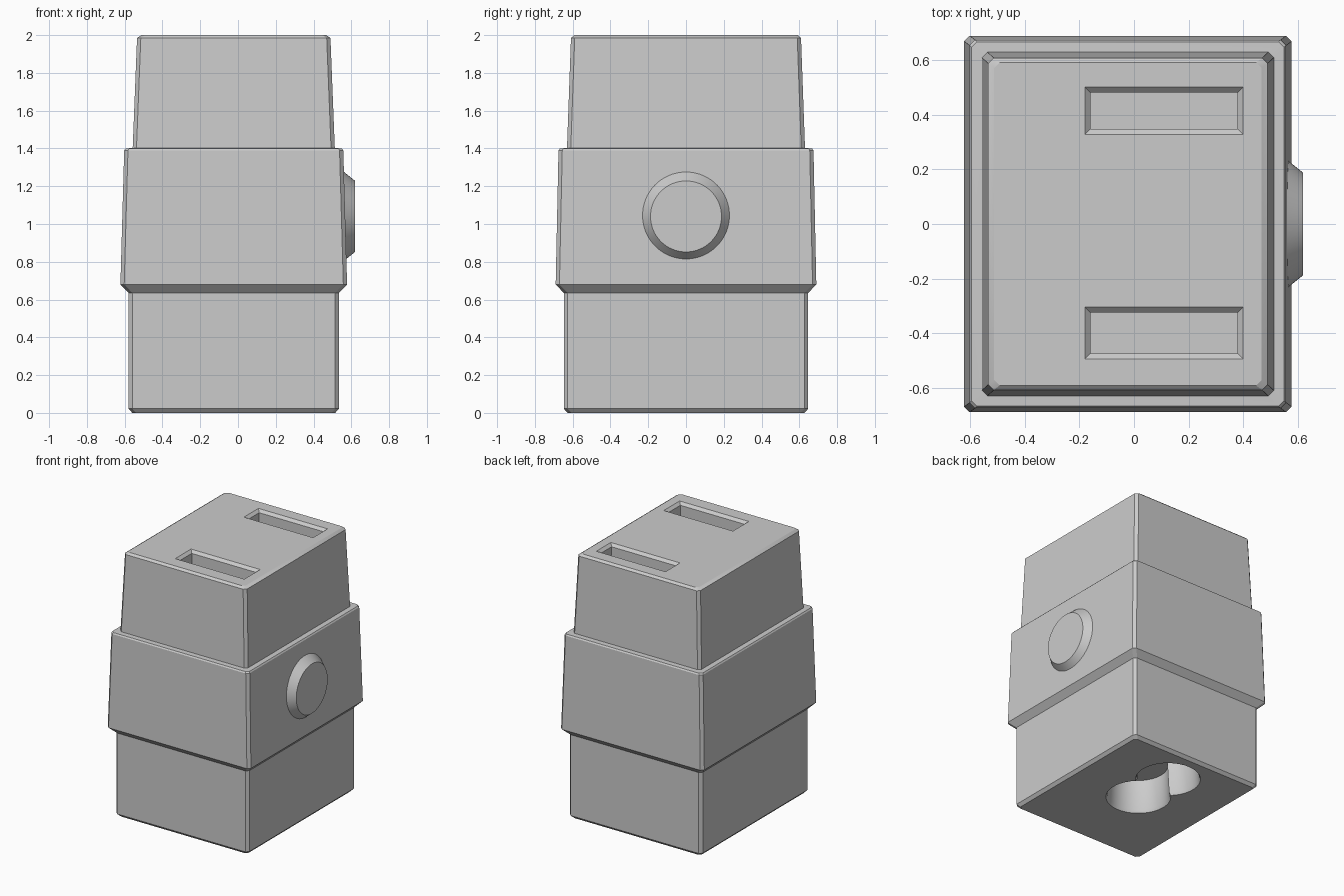
import bpy
import bmesh
from math import sin, cos, pi, acos, tau

old = bpy.data.objects.get("Cube")
if old:
    bpy.data.objects.remove(old, do_unlink=True)

CX = -0.0225  # centre line of the housing

grey = bpy.data.materials.new("light_grey_plastic")
grey.use_nodes = True
colour = (0.6, 0.6, 0.6, 1)
grey.diffuse_color = colour
grey.node_tree.nodes["Principled BSDF"].inputs["Base Color"].default_value = colour


def loft(name, rings):
    """Closed solid through a stack of equal-length rings."""
    bm = bmesh.new()
    loops = [[bm.verts.new(p) for p in ring] for ring in rings]
    n = len(loops[0])
    for a, b in zip(loops, loops[1:]):
        for i in range(n):
            j = (i + 1) % n
            bm.faces.new((a[i], a[j], b[j], b[i]))
    bm.faces.new(loops[0][::-1])
    bm.faces.new(loops[-1])
    bmesh.ops.recalc_face_normals(bm, faces=bm.faces)
    mesh = bpy.data.meshes.new(name)
    bm.to_mesh(mesh)
    bm.free()
    mesh.materials.append(grey)
    obj = bpy.data.objects.new(name, mesh)
    bpy.context.collection.objects.link(obj)
    return obj


def chamfered_rect(hx, hy, z, c=0.02):
    quarter = [(hx, hy - c), (hx - c, hy)]
    pts = []
    for sx, sy in ((1, 1), (-1, 1), (-1, -1), (1, -1)):
        corner = [(CX + sx * x, sy * y, z) for x, y in quarter]
        pts += corner if sx * sy > 0 else corner[::-1]
    return pts


def rect(x0, x1, y0, y1, z, grow=0):
    x0, y0, x1, y1 = x0 - grow, y0 - grow, x1 + grow, y1 + grow
    return [(x0, y0, z), (x1, y0, z), (x1, y1, z), (x0, y1, z)]


def double_circle(cy, half, r, z, steps=28):
    """Outline of two overlapping circles set along y."""
    sweep = pi - acos(half / r)
    pts = []
    for s in (1, -1):
        for i in range(steps + 1):
            a = sweep * (1 - 2 * i / steps)
            if s < 0 and i in (0, steps):
                continue
            pts.append((CX + s * r * sin(a), cy + s * (half + r * cos(a)), z))
    return pts


def circle_x(x, r, z, n=64):
    return [(x, r * cos(tau * i / n), z + r * sin(tau * i / n)) for i in range(n)]


# Stepped, tapered housing: half width, half depth, height
profile = [(0.537, 0.627, 0), (0.557, 0.647, 0.022), (0.557, 0.647, 0.635),
           (0.6, 0.69, 0.68), (0.58, 0.675, 1.39), (0.573, 0.668, 1.4),
           (0.535, 0.63, 1.402), (0.512, 0.609, 1.985), (0.49, 0.592, 2)]
housing = loft("housing", [chamfered_rect(*p) for p in profile])

# Two sockets with bevelled mouths in the top
cutters = []
for y0, y1 in ((0.348, 0.482), (-0.475, -0.325)):
    span = (-0.16, 0.38, y0, y1)
    cutters.append(loft("slot_cutter", [rect(*span, 1.7), rect(*span, 1.98),
                                        rect(*span, 2.02, 0.04)]))

# Hanging recess of two overlapping circles in the underside
cutters.append(loft("recess_cutter", [double_circle(0.18, 0.16, r, z) for r, z in
                                      ((0.235, -0.02), (0.215, 0.02), (0.205, 0.25))]))

bpy.context.view_layer.objects.active = housing
for cutter in cutters:
    cutter.hide_render = True
    mod = housing.modifiers.new("cut", "BOOLEAN")
    mod.operation = "DIFFERENCE"
    mod.solver = "EXACT"
    mod.object = cutter
    bpy.ops.object.modifier_apply(modifier=mod.name)
    bpy.data.objects.remove(cutter, do_unlink=True)

# Round button on the left side
button = loft("side_button", [circle_x(x, r, 1.04) for x, r in ((0.54, 0.252), (0.62, 0.188))])

bpy.ops.object.select_all(action="DESELECT")
for obj in (housing, button):
    obj.select_set(True)
bpy.ops.object.shade_smooth_by_angle(angle=pi / 7)
